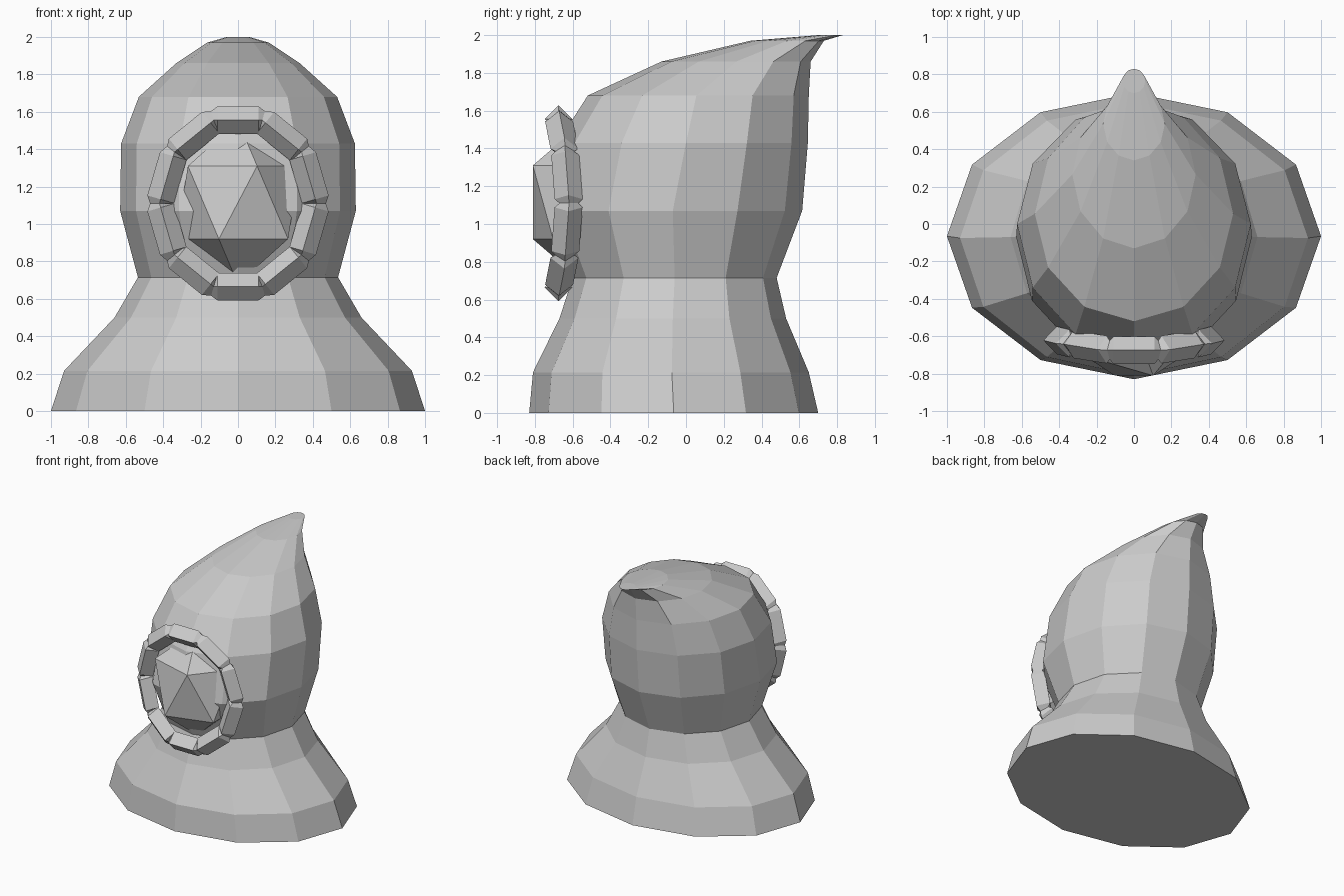
import bpy, bmesh, math
from mathutils import Vector

if "Cube" in bpy.data.objects:
    bpy.data.objects.remove(bpy.data.objects["Cube"])

grey = bpy.data.materials.new("plain_grey")
grey.diffuse_color = (0.6, 0.6, 0.6, 1)
grey.use_nodes = True
grey.node_tree.nodes["Principled BSDF"].inputs["Base Color"].default_value = grey.diffuse_color


def finish(bm, name):
    bmesh.ops.recalc_face_normals(bm, faces=bm.faces)
    me = bpy.data.meshes.new(name)
    bm.to_mesh(me)
    bm.free()
    me.materials.append(grey)
    ob = bpy.data.objects.new(name, me)
    bpy.context.collection.objects.link(ob)
    return ob


def loft(bm, sections, closed=False, caps=False):
    """Skin a list of equal-sized point loops."""
    loops = [[bm.verts.new(p) for p in s] for s in sections]
    pairs = list(zip(loops, loops[1:]))
    if closed:
        pairs.append((loops[-1], loops[0]))
    n = len(loops[0])
    for a, b in pairs:
        for i in range(n):
            j = (i + 1) % n
            bm.faces.new((a[i], a[j], b[j], b[i]))
    if caps:
        bm.faces.new(loops[0])
        bm.faces.new(loops[-1])


# Hood and shoulders: 12-sided rings (z, half width, centre y, front y, back y)
rings = [
    (0.00, 1.00, -0.065, -0.83, 0.70),
    (0.215, 0.93, -0.075, -0.81, 0.65),
    (0.50, 0.66, -0.07, -0.67, 0.53),
    (0.715, 0.535, -0.06, -0.60, 0.48),
    (1.07, 0.63, -0.07, -0.75, 0.615),
    (1.43, 0.625, 0.00, -0.68, 0.645),
    (1.68, 0.53, 0.055, -0.52, 0.65),
    (1.86, 0.33, 0.265, -0.13, 0.66),
    (1.97, 0.165, 0.535, 0.34, 0.73),
    (2.00, 0.06, 0.765, 0.70, 0.83),
]
sections = []
for z, rx, cy, front, back in rings:
    loop = []
    for k in range(12):
        a = math.radians(30 * k)
        s = math.sin(a)
        loop.append((rx * math.cos(a), cy + s * ((back - cy) if s > 0 else (cy - front)), z))
    sections.append(loop)
bm = bmesh.new()
loft(bm, sections, caps=True)
finish(bm, "hood")

# Face: a stretched twenty-sided gem set into the hood
bm = bmesh.new()
bmesh.ops.create_icosphere(bm, subdivisions=1, radius=1.0)
for v in bm.verts:
    v.co = Vector((v.co.x * 0.37, v.co.y * 0.33 - 0.53, v.co.z * 0.436 + 1.115))
finish(bm, "face")

# Face ring: ten diamond-section blocks joined by pinched corners
def corner(k):
    a = math.radians(36 * k)
    x = 0.42 * math.cos(a)
    return Vector((x, -0.68 + 0.06 * (x / 0.42) ** 2, 1.11 + 0.468 * math.sin(a)))


def diamond(c, out, size):
    f = Vector((0, -1, 0))
    return [c + out * size, c + f * size, c - out * size, c - f * size]


sections = []
for k in range(10):
    a, b = corner(k), corner(k + 1)
    along = (b - a).normalized()
    out = Vector((along.z, 0, -along.x)).normalized()
    radial = Vector((a.x, 0, a.z - 1.11)).normalized()
    sections.append(diamond(a, radial, 0.05))
    sections.append(diamond(a.lerp(b, 0.08), out, 0.074))
    sections.append(diamond(a.lerp(b, 0.92), out, 0.074))
bm = bmesh.new()
loft(bm, sections, closed=True)
finish(bm, "face_ring")
